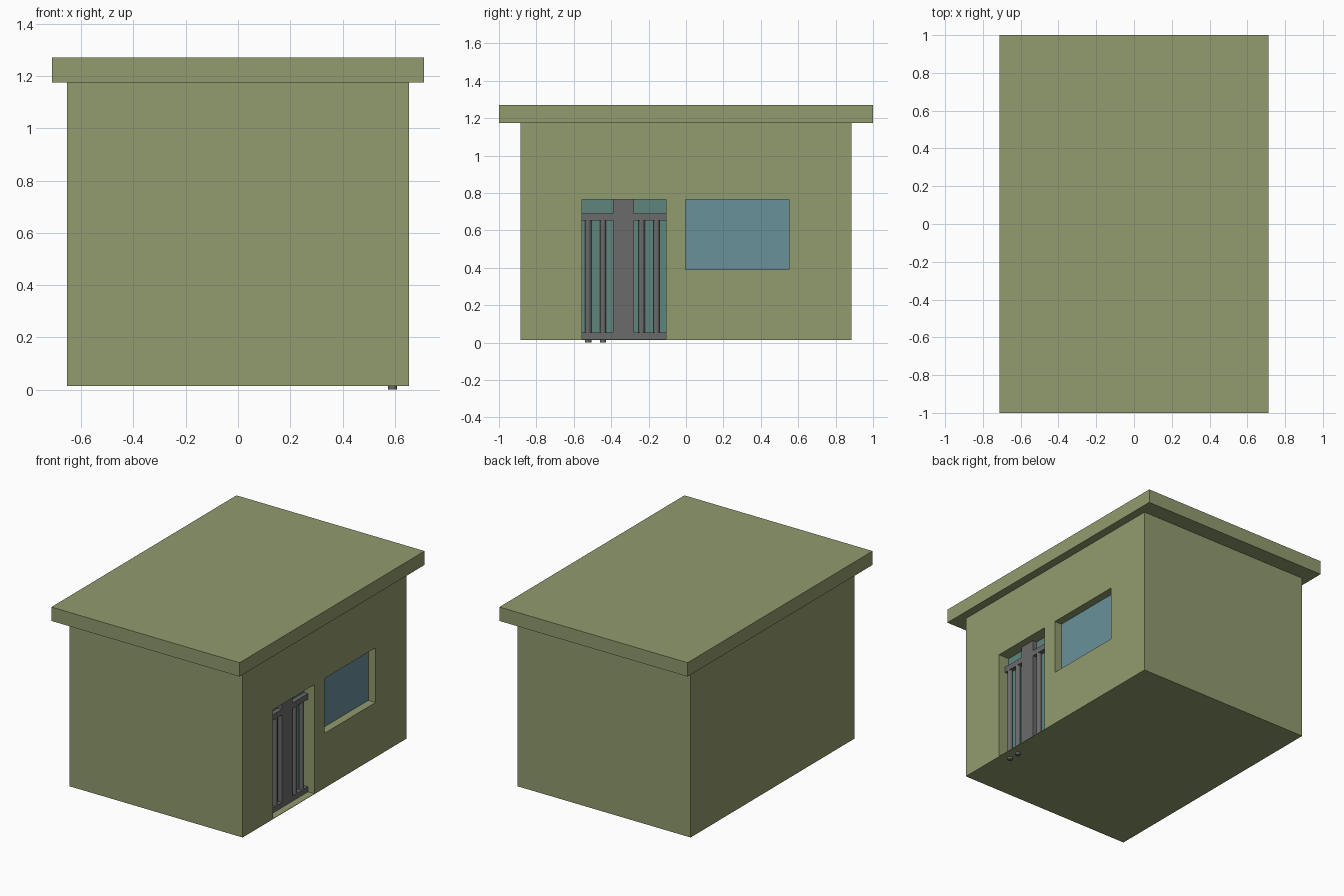
import bpy, bmesh
from mathutils import Vector, Matrix

if "Cube" in bpy.data.objects:
    bpy.data.objects.remove(bpy.data.objects["Cube"])


def material(name, rgb):
    m = bpy.data.materials.new(name)
    m.diffuse_color = (*rgb, 1)
    m.use_nodes = True
    m.node_tree.nodes["Principled BSDF"].inputs["Base Color"].default_value = m.diffuse_color
    return m


GREEN = material("olive_plaster", (0.284, 0.328, 0.156))
BLUE = material("window_blue", (0.144, 0.283, 0.323))
TEAL = material("door_teal", (0.114, 0.235, 0.205))
GREY = material("gate_grey", (0.147, 0.147, 0.147))


def finish(bm, name, mat):
    me = bpy.data.meshes.new(name)
    bm.to_mesh(me)
    bm.free()
    ob = bpy.data.objects.new(name, me)
    bpy.context.collection.objects.link(ob)
    if mat:
        me.materials.append(mat)
    return ob


def box(name, x, y, z, mat):
    """Box from (min, max) pairs on each axis."""
    lo, hi = Vector((x[0], y[0], z[0])), Vector((x[1], y[1], z[1]))
    bm = bmesh.new()
    bmesh.ops.create_cube(bm, size=1, matrix=Matrix.Translation((lo + hi) / 2)
                          @ Matrix.Diagonal((*(hi - lo), 1)))
    return finish(bm, name, mat)


def bar(name, x, y, z, r, mat):
    """Upright round bar."""
    bm = bmesh.new()
    bmesh.ops.create_cone(bm, cap_ends=True, segments=12, radius1=r, radius2=r,
                          depth=z[1] - z[0],
                          matrix=Matrix.Translation((x, y, sum(z) / 2)))
    return finish(bm, name, mat)


# Walls and flat overhanging roof
WALL = 0.655
DOOR_Y, DOOR_Z = (-0.556, -0.108), (0.018, 0.764)
WIN_Y, WIN_Z = (-0.003, 0.552), (0.39, 0.764)
walls = box("walls", (-WALL, WALL), (-0.885, 0.885), (0.015, 1.175), GREEN)
box("roof", (-0.712, 0.712), (-1, 1), (1.175, 1.27), GREEN)

# Recesses for door and window, each closed by a pane
for name, depth, y, z, mat in (("door", 0.08, DOOR_Y, DOOR_Z, TEAL),
                               ("window", 0.055, WIN_Y, WIN_Z, BLUE)):
    face = WALL - depth
    cutter = box(name + "_cutter", (face - 0.008, WALL + 0.1), y, z, GREEN)
    cutter.hide_render = True
    mod = walls.modifiers.new(name, 'BOOLEAN')
    mod.operation, mod.solver, mod.object = 'DIFFERENCE', 'EXACT', cutter
    bpy.context.view_layer.objects.active = walls
    bpy.ops.object.modifier_apply(modifier=mod.name)
    bpy.data.objects.remove(cutter)
    box(name + "_pane", (face - 0.008, face), y, z, mat)

# Gate: centre post, two rails and four bars, the left pair reaching the ground
GATE_X = (0.576, 0.606)
box("gate_post", GATE_X, (-0.39, -0.278), DOOR_Z, GREY)
box("gate_lower_rail", GATE_X, DOOR_Y, (0.018, 0.053), GREY)
box("gate_upper_rail", GATE_X, DOOR_Y, (0.652, 0.69), GREY)
for i, (y, bottom) in enumerate(((-0.523, 0), (-0.444, 0), (-0.237, 0.03), (-0.158, 0.03))):
    bar(f"gate_bar_{i + 1}", 0.591, y, (bottom, 0.67), 0.0165, GREY)
